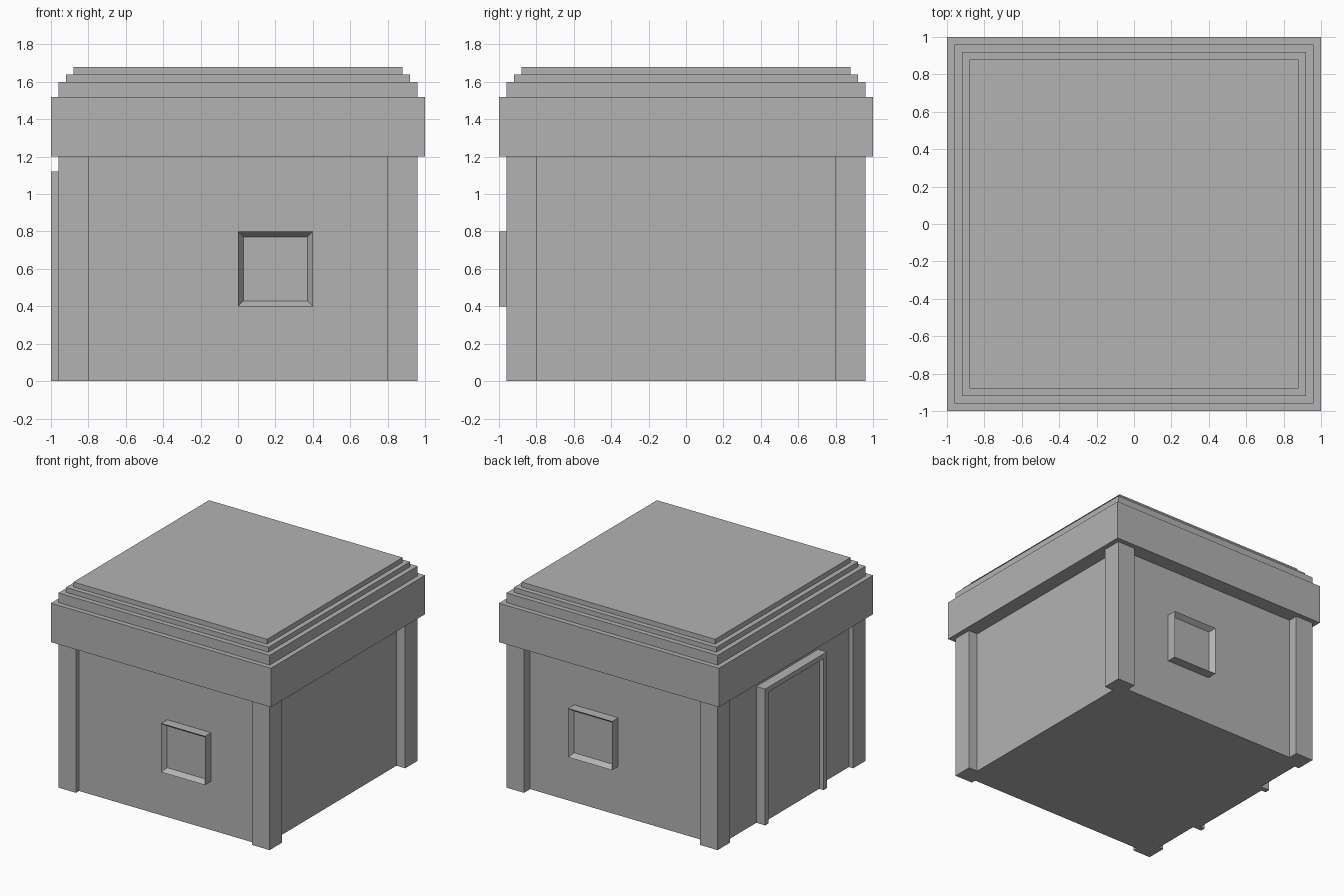
import bpy
import bmesh
from mathutils import Vector

default = bpy.data.objects.get("Cube")
if default:
    bpy.data.objects.remove(default, do_unlink=True)

stone = bpy.data.materials.new("grey_stone")
stone.use_nodes = True
GREY = (0.45, 0.45, 0.45, 1)
stone.diffuse_color = GREY
stone.node_tree.nodes["Principled BSDF"].inputs["Base Color"].default_value = GREY


def finish(name, bm):
    bmesh.ops.recalc_face_normals(bm, faces=bm.faces)
    mesh = bpy.data.meshes.new(name)
    bm.to_mesh(mesh)
    bm.free()
    mesh.materials.append(stone)
    obj = bpy.data.objects.new(name, mesh)
    bpy.context.collection.objects.link(obj)
    return obj


def box_mesh(low, high):
    bm = bmesh.new()
    bmesh.ops.create_cube(bm, size=1)
    low, high = Vector(low), Vector(high)
    bmesh.ops.scale(bm, vec=high - low, verts=bm.verts)
    bmesh.ops.translate(bm, vec=(low + high) / 2, verts=bm.verts)
    return bm


def box(name, low, high):
    return finish(name, box_mesh(low, high))


def window(name, y_low, y_high, facing):
    """Framed window: the outward face is inset and pushed in."""
    bm = box_mesh((0, y_low, 0.4), (0.4, y_high, 0.8))
    bm.normal_update()
    face = max(bm.faces, key=lambda f: f.normal.y * facing)
    bmesh.ops.inset_region(bm, faces=[face], thickness=0.04)
    bmesh.ops.translate(bm, vec=(0, -0.04 * facing, 0), verts=face.verts)
    return finish(name, bm)


# Walls, recessed between the corner posts
box("walls", (-0.92, -0.92, 0), (0.88, 0.88, 1.2))

# Corner posts
for x_name, sx in (("left", 1), ("right", -1)):
    for y_name, sy in (("front", -1), ("back", 1)):
        xs = sorted((0.8 * sx, 0.96 * sx))
        ys = sorted((0.8 * sy, 0.96 * sy))
        box(f"{y_name}_{x_name}_post", (xs[0], ys[0], 0), (xs[1], ys[1], 1.2))

# Stepped roof: a deep cornice with thinner tiers above
tiers = [("cornice", 1, 1.2, 1.52), ("lower_roof_step", 0.96, 1.52, 1.6),
         ("middle_roof_step", 0.92, 1.6, 1.64), ("top_roof_slab", 0.88, 1.64, 1.68)]
for name, half, bottom, top in tiers:
    box(name, (-half, -half, bottom), (half, half, top))

# Windows
window("front_window", -1, -0.92, -1)
window("back_window", 0.88, 0.96, 1)

# Door on the right wall: an upside-down U frame around a recessed panel
bm = bmesh.new()
outline = [(-0.4, 0), (-0.4, 1.12), (0.4, 1.12), (0.4, 0),
           (0.36, 0), (0.36, 1.08), (-0.36, 1.08), (-0.36, 0)]
face = bm.faces.new([bm.verts.new((-1, y, z)) for y, z in outline])
side = bmesh.ops.extrude_face_region(bm, geom=[face])
moved = [v for v in side["geom"] if isinstance(v, bmesh.types.BMVert)]
bmesh.ops.translate(bm, vec=(0.08, 0, 0), verts=moved)
finish("door_frame", bm)
box("door_panel", (-0.96, -0.36, 0), (-0.92, 0.36, 1.08))
